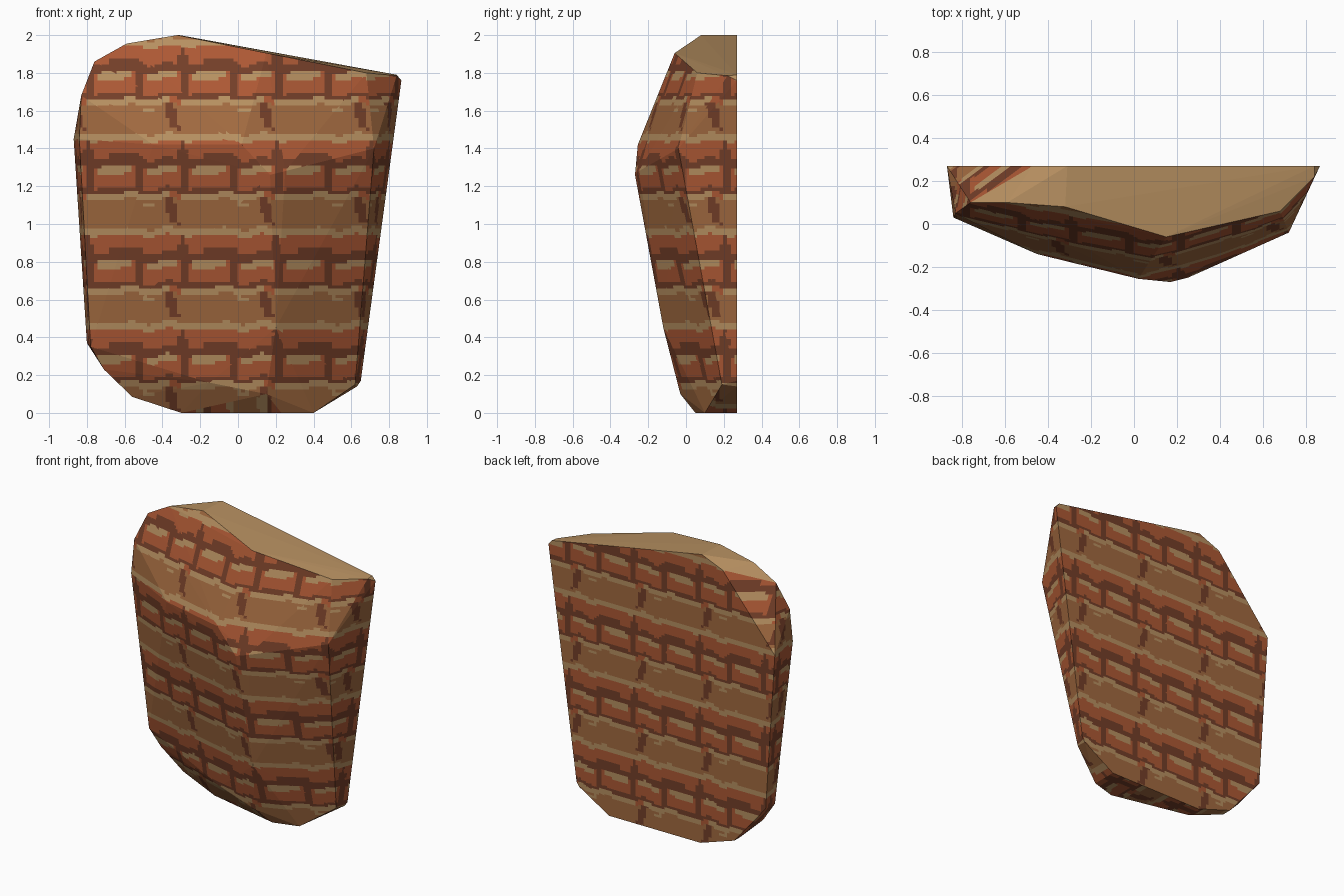
import bpy, bmesh, math
from mathutils import Vector

if "Cube" in bpy.data.objects:
    bpy.data.objects.remove(bpy.data.objects["Cube"])


def material(name, r, g, b):
    m = bpy.data.materials.new(name)
    lin = [((c / 255 + 0.055) / 1.055) ** 2.4 for c in (r, g, b)]
    m.diffuse_color = (*lin, 1)
    m.use_nodes = True
    m.node_tree.nodes["Principled BSDF"].inputs["Base Color"].default_value = m.diffuse_color
    return m


ORANGE, DARK, BROWN, TAN = range(4)
mats = [material("brick_orange", 172, 88, 52), material("mortar_dark", 115, 62, 40),
        material("brick_brown", 160, 105, 63), material("sandy_tan", 182, 143, 96)]

# Flat back outline (x, z)
BACK = [(-.31, 2.0), (-.47, 1.935), (-.87, 1.45), (-.80, .37), (-.56, .085), (-.30, 0),
        (.40, 0), (.63, .14), (.65, .17), (.865, 1.76), (.84, 1.79)]
# Corners of the chiselled front (x, y, z): crown, ridge, foot
FRONT = [(-.32, .08, 2.0), (-.59, .10, 1.955), (-.76, .10, 1.86), (-.83, .05, 1.68),
         (.15, -.06, 1.905), (.68, .06, 1.80), (.84, .22, 1.785),
         (-.84, .03, 1.45), (-.45, -.14, 1.42), (.02, -.255, 1.42), (.17, -.27, 1.26),
         (.25, -.25, 1.28), (.72, -.04, 1.40),
         (.20, -.12, .45), (.15, -.03, .10), (.23, .05, 0), (.40, .10, 0), (.62, .19, .15),
         (-.15, .02, .16), (-.71, .17, .23), (-.78, .14, .35), (-.56, .20, .085), (-.30, .17, 0)]


def pattern(u, v):
    """Brick tile repeating every half unit: two short courses and one long one."""
    a = u * 4 * math.pi
    v += 0.007 * math.sin(a * 2 + 1) + 0.005 * math.sin(a * 3)
    tu, tv = u % 0.5, v % 0.5

    def near(c, w):
        d = abs(tu - c)
        return min(d, 0.5 - d) < w

    if tv < 0.13:                                   # long brown course
        if near(0.15 + 0.25 * (0.06 - tv), 0.026):
            return DARK
        if near(0.03, 0.035) and 0.1 < tv < 0.125:
            return TAN
        return BROWN
    if tv < 0.165:
        return ORANGE if near(0.16, 0.03) else TAN
    if tv < 0.19:
        return DARK
    if tv < 0.305:                                  # short bricks with light tops
        if near(0.48, 0.016) or near(0.22, 0.016):
            return DARK
        if tv > 0.265 and not near(0.48, 0.035) and not near(0.22, 0.035):
            return TAN
        return ORANGE
    if tv < 0.345:
        return DARK
    if tv < 0.44:                                   # scalloped orange course
        if near(0.20, 0.03 if tv < 0.4 else 0.012) or (tv < 0.37 and near(0.40, 0.09)):
            return DARK
        return ORANGE
    return TAN if tv < 0.477 else BROWN


# Stone slab: convex hull of the corners
bm = bmesh.new()
for p in [(x, .27, z) for x, z in BACK] + FRONT:
    bm.verts.new(p)
bmesh.ops.convex_hull(bm, input=bm.verts[:])
bmesh.ops.delete(bm, geom=[v for v in bm.verts if not v.link_faces], context='VERTS')
bmesh.ops.recalc_face_normals(bm, faces=bm.faces[:])
bm.normal_update()

# Remember the side of each facet: 0 = crown, 1 = side, 2 = front/back, 3 = underside
side = bm.faces.layers.int.new("side")
for f in bm.faces:
    n = f.normal
    if n.z > 0.6:
        f[side] = 0
    elif n.z < -0.6:
        f[side] = 3
    else:
        f[side] = 1 if abs(n.x) > abs(n.y) else 2


def slice_grid(axis, lo, hi, step, sides):
    """Cut the chosen facets along evenly spaced planes."""
    normal = Vector([1 if i == axis else 0 for i in range(3)])
    for k in range(int((hi - lo) / step) + 1):
        c = lo + k * step
        faces = [f for f in bm.faces if f[side] in sides
                 and min(v.co[axis] for v in f.verts) < c < max(v.co[axis] for v in f.verts)]
        if faces:
            edges = {e for f in faces for e in f.edges}
            verts = {v for f in faces for v in f.verts}
            bmesh.ops.bisect_plane(bm, geom=list(verts) + list(edges) + faces, dist=1e-5,
                                   plane_co=normal * c, plane_no=normal)


slice_grid(2, 0.007, 2, 0.0167, (1, 2))
slice_grid(0, -0.863, 0.87, 0.02, (2, 3))
slice_grid(1, -0.263, 0.27, 0.02, (1, 3))

# Colour each cell by the brick pattern, the crown stays sandy
for f in bm.faces:
    f.smooth = False
    c = f.calc_center_median()
    s = f[side]
    if s == 0:
        f.material_index = TAN
    elif s == 1:
        f.material_index = pattern(c.y, c.z)
    elif s == 2:
        f.material_index = pattern(c.x, c.z)
    else:
        f.material_index = pattern(c.y, c.x)

mesh = bpy.data.meshes.new("brick_slab")
bm.to_mesh(mesh)
bm.free()
for m in mats:
    mesh.materials.append(m)
slab = bpy.data.objects.new("brick_slab", mesh)
bpy.context.collection.objects.link(slab)
